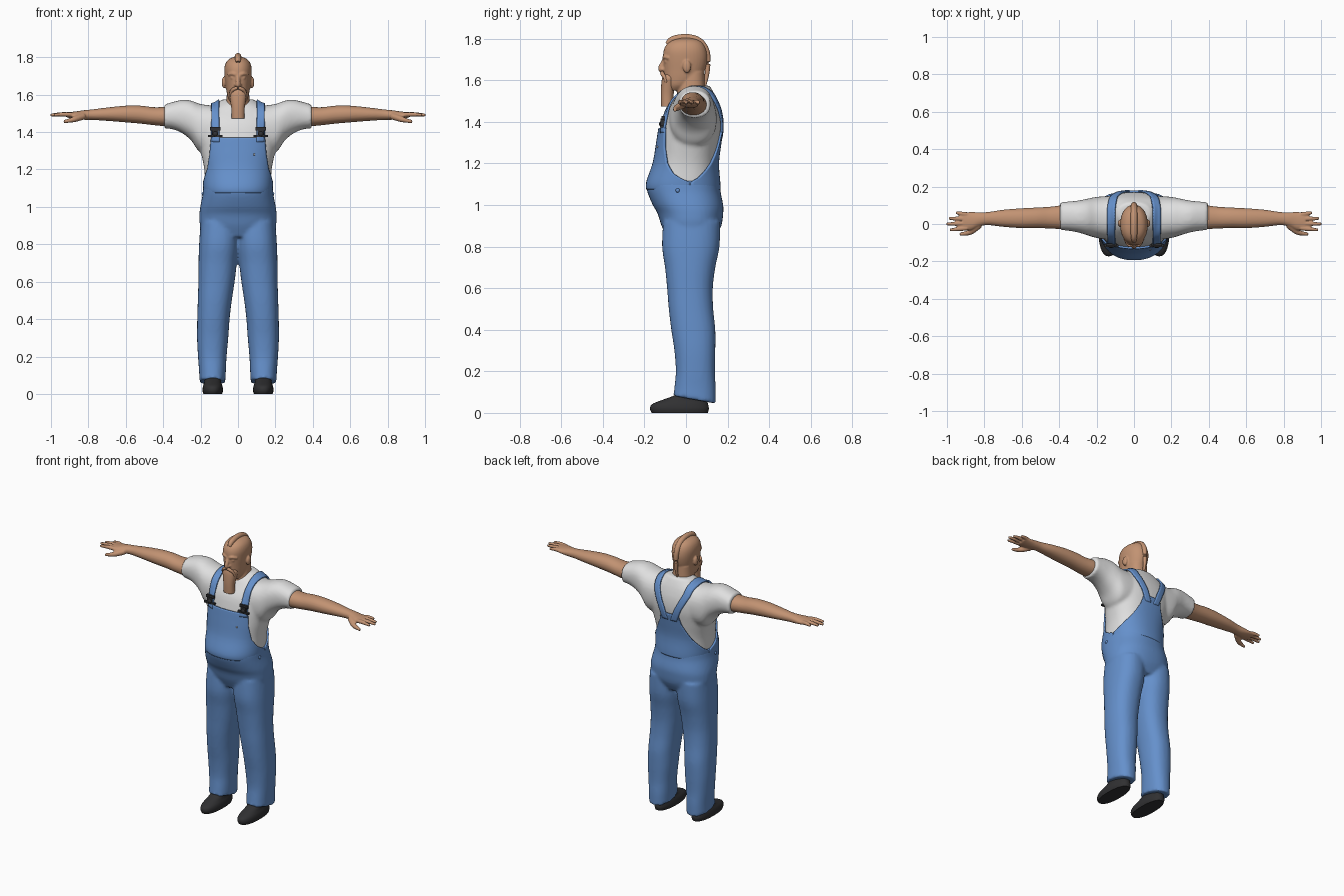
import bpy, bmesh, math
from mathutils import Vector, Matrix
from mathutils.bvhtree import BVHTree

if "Cube" in bpy.data.objects:
    bpy.data.objects.remove(bpy.data.objects["Cube"])


def material(name, rgb):
    m = bpy.data.materials.new(name)
    m.diffuse_color = (*rgb, 1)
    m.use_nodes = True
    m.node_tree.nodes["Principled BSDF"].inputs["Base Color"].default_value = m.diffuse_color
    return m


SKIN = material("skin tan", (0.54, 0.29, 0.17))
WHITE = material("shirt white", (0.74, 0.74, 0.74))
DENIM = material("denim blue", (0.13, 0.28, 0.60))
DARK = material("charcoal", (0.03, 0.03, 0.032))


def finish(bm, name, mat, voxel=None, relax=3, thick=None, angle=40):
    """Turn a bmesh into an object, optionally fused by remeshing or thickened."""
    bmesh.ops.recalc_face_normals(bm, faces=bm.faces[:])
    me = bpy.data.meshes.new(name)
    bm.to_mesh(me)
    bm.free()
    for f in me.polygons:
        f.use_smooth = True
    me.set_sharp_from_angle(angle=math.radians(angle))
    me.materials.append(mat)
    ob = bpy.data.objects.new(name, me)
    bpy.context.collection.objects.link(ob)
    if voxel:
        r = ob.modifiers.new("fuse", 'REMESH')
        r.mode, r.voxel_size, r.use_smooth_shade = 'VOXEL', voxel, True
        s = ob.modifiers.new("relax", 'SMOOTH')
        s.factor, s.iterations = 0.5, relax
    if thick:
        s = ob.modifiers.new("cloth", 'SOLIDIFY')
        s.thickness, s.offset = thick, 0
    return ob


def spline(rows, sub=4):
    """Smooth interpolation through rows of numbers."""
    out = []
    for i in range(len(rows) - 1):
        p0, p1, p2 = rows[max(i - 1, 0)], rows[i], rows[i + 1]
        p3 = rows[min(i + 2, len(rows) - 1)]
        for k in range(sub):
            t = k / sub
            out.append([0.5 * (2*b + (c - a)*t + (2*a - 5*b + 4*c - d)*t*t + (3*b - a - 3*c + d)*t**3)
                        for a, b, c, d in zip(p0, p1, p2, p3)])
    return out + [list(rows[-1])]


def skin_rings(bm, rings):
    vs = [[bm.verts.new(p) for p in r] for r in rings]
    n = len(vs[0])
    for a, b in zip(vs, vs[1:]):
        for k in range(n):
            bm.faces.new((a[k], a[(k + 1) % n], b[(k + 1) % n], b[k]))
    bm.faces.new(vs[0])
    bm.faces.new(vs[-1])


def loft(bm, rows, axis='z', sx=1, n=36, p=2.3):
    """Rounded sections: position along the axis, then two extents."""
    rings = []
    for t, a0, a1, b0, b1 in spline(rows):
        ring = []
        for k in range(n):
            c, s = math.cos(2*math.pi*k/n), math.sin(2*math.pi*k/n)
            a = (a0 + a1)/2 + (a1 - a0)/2*math.copysign(abs(c)**(2/p), c)
            b = (b0 + b1)/2 + (b1 - b0)/2*math.copysign(abs(s)**(2/p), s)
            ring.append((sx*a, b, t) if axis == 'z' else (sx*t, a, b))
        rings.append(ring)
    skin_rings(bm, rings)


def sym(rows):
    return [(z, -w, w, y0, y1) for z, w, y0, y1 in rows]


def tube(bm, pts, sx=1, n=14):
    """Round tube along points (x, y, z, radius)."""
    pts = spline(pts)
    P = [Vector((sx*x, y, z)) for x, y, z, r in pts]
    rings = []
    for i, c in enumerate(P):
        d = P[min(i + 1, len(P) - 1)] - P[max(i - 1, 0)]
        q = d.to_track_quat('Z', 'Y')
        r = pts[i][3]
        rings.append([c + q @ Vector((r*math.cos(2*math.pi*k/n), r*math.sin(2*math.pi*k/n), 0)) for k in range(n)])
    skin_rings(bm, rings)


def ball(bm, loc, rad):
    m = Matrix.Translation(loc) @ Matrix.Diagonal((*rad, 1))
    bmesh.ops.create_uvsphere(bm, u_segments=20, v_segments=12, radius=1, matrix=m)


def box(bm, loc, size):
    m = Matrix.Translation(loc) @ Matrix.Diagonal((*size, 1))
    bmesh.ops.create_cube(bm, size=1, matrix=m)


def lerp(table, t):
    for (t0, v0), (t1, v1) in zip(table, table[1:]):
        if t <= t1:
            return v0 + (v1 - v0)*max(0, (t - t0)/(t1 - t0))
    return table[-1][1]


# shirt: trunk plus wide sleeves
bm = bmesh.new()
loft(bm, sym([(1.0, .165, -.14, .155), (1.05, .17, -.17, .155), (1.1, .176, -.183, .155), (1.2, .18, -.15, .148),
              (1.3, .2, -.133, .16), (1.38, .215, -.12, .17), (1.45, .215, -.10, .165),
              (1.51, .185, -.06, .147), (1.55, .12, -.03, .128), (1.575, .085, .01, .112)]), n=48)
for sx in (1, -1):
    loft(bm, [(.05, -.08, .15, 1.32, 1.53), (.12, -.085, .15, 1.29, 1.54), (.2, -.075, .145, 1.29, 1.55),
              (.25, -.06, .135, 1.355, 1.568), (.3, -.045, .125, 1.395, 1.572),
              (.35, -.036, .12, 1.415, 1.56), (.395, -.032, .117, 1.42, 1.547)], 'x', sx)
shirt = finish(bm, "shirt", WHITE, 0.01, 4)

# trousers: hips and two legs with slanted hems
bm = bmesh.new()
loft(bm, sym([(.84, .17, -.09, .14), (.9, .203, -.118, .17), (.96, .206, -.137, .179), (1.0, .202, -.16, .179),
              (1.06, .19, -.185, .167), (1.1, .186, -.192, .164), (1.118, .184, -.188, .162)]), n=48)
for sx in (1, -1):
    loft(bm, [(.06, .068, .206, -.062, .143), (.12, .065, .208, -.056, .143), (.2, .061, .214, -.049, .139),
              (.3, .052, .219, -.056, .141), (.4, .045, .218, -.071, .141), (.5, .033, .215, -.083, .131),
              (.6, .018, .212, -.091, .129), (.7, .006, .211, -.101, .141), (.8, -.005, .208, -.115, .161),
              (.92, -.005, .2, -.11, .165)], 'z', sx)
for v in bm.verts:
    if v.co.z < .085:
        v.co.z -= .18*(v.co.y - .06)
finish(bm, "trousers", DENIM, 0.01, 4)

# surface of the shirt, used for draping the bib and straps
bpy.context.view_layer.update()
tree = BVHTree.FromObject(shirt, bpy.context.evaluated_depsgraph_get())


def drape(centre, direction, lift=.006):
    c, d = Vector(centre), Vector(direction).normalized()
    hit = tree.ray_cast(c + d*.6, -d)[0]
    return (hit or c) + d*lift


def patch(bm, grid):
    vs = [[bm.verts.new(p) for p in r] for r in grid]
    for a, b in zip(vs, vs[1:]):
        for k in range(len(a) - 1):
            bm.faces.new((a[k], a[k + 1], b[k + 1], b[k]))


# bib at the front and tapering panel at the back
FRONT = [(1.11, 90), (1.125, 78), (1.15, 66), (1.2, 56), (1.28, 51), (1.37, 50)]
BACK = [(1.11, 90), (1.13, 78), (1.16, 67), (1.2, 53), (1.25, 40), (1.3, 29), (1.36, 22)]
for name, table, facing in (("front_bib", FRONT, -1), ("back_panel", BACK, 1)):
    bm = bmesh.new()
    grid = []
    top = table[-1][0]
    for i in range(37):
        z = 1.075 + (top - 1.075)*i/36
        w = math.radians(lerp(table, z))
        grid.append([drape((0, .02, z), (math.sin(w*k/16), facing*math.cos(w*k/16), 0))
                     for k in range(-16, 17)])
    patch(bm, grid)
    finish(bm, name, DENIM, thick=.01)

# shoulder straps running over the shoulders and meeting at the back
bm = bmesh.new()
STRAP = [(-5, .12), (60, .122), (105, .122), (130, .108), (165, .06), (196, .03)]
for sx in (1, -1):
    grid = []
    for i in range(49):
        deg = -5 + 201*i/48
        a, x = math.radians(deg), lerp(STRAP, deg)
        grid.append([drape((sx*(x + o), .03, 1.36), (0, -math.cos(a), math.sin(a)), .008)
                     for o in (-.021, -.01, 0, .01, .021)])
    patch(bm, grid)
finish(bm, "straps", DENIM, thick=.01)

# strap buckles
bm = bmesh.new()
for sx in (1, -1):
    y = drape((sx*.122, .03, 1.4), (0, -1, 0)).y
    box(bm, (sx*.122, y - .008, 1.418), (.056, .014, .018))
    box(bm, (sx*.122, y - .01, 1.4), (.036, .018, .03))
    box(bm, (sx*.122, y - .013, 1.379), (.076, .016, .012))
    ball(bm, (sx*.122, y - .014, 1.39), (.015, .012, .015))
finish(bm, "buckles", DARK)

# small bib stud and hip buttons
bm = bmesh.new()
ball(bm, drape((.087, .03, 1.28), (0, -1, 0), .012), (.005, .004, .005))
finish(bm, "bib_stud", WHITE)
bm = bmesh.new()
for sx in (1, -1):
    ball(bm, (sx*.187, -.04, 1.07), (.007, .01, .01))
finish(bm, "hip_buttons", DENIM)

# head, neck and facial features
bm = bmesh.new()
loft(bm, sym([(1.55, .03, -.085, -.02), (1.575, .05, -.098, .03), (1.61, .06, -.104, .07), (1.65, .066, -.107, .092),
              (1.7, .072, -.11, .103), (1.74, .073, -.108, .1), (1.77, .065, -.095, .088),
              (1.79, .048, -.07, .068), (1.803, .02, -.035, .035)]), p=2.15)
loft(bm, sym([(1.46, .085, -.04, .1), (1.52, .068, -.045, .094), (1.57, .062, -.04, .09), (1.64, .058, -.03, .088)]))
tube(bm, [(0, -.102, 1.705, .009), (0, -.113, 1.68, .011), (0, -.123, 1.655, .013), (0, -.112, 1.645, .01)])
for sx in (1, -1):
    ball(bm, (sx*.076, .004, 1.665), (.011, .02, .031))
    ball(bm, (sx*.011, -.112, 1.652), (.009, .01, .008))
    tube(bm, [(.01, -.107, 1.706, .008), (.03, -.102, 1.712, .009), (.052, -.082, 1.706, .007)], sx)
    ball(bm, (sx*.029, -.095, 1.69), (.012, .01, .008))
finish(bm, "head", SKIN, 0.005, 2)

# long beard and moustache
bm = bmesh.new()
loft(bm, sym([(1.473, .034, -.119, -.062), (1.53, .036, -.121, -.06), (1.58, .044, -.119, -.05),
              (1.61, .049, -.115, -.045), (1.628, .04, -.108, -.05)]))
for sx in (1, -1):
    tube(bm, [(.002, -.115, 1.636, .009), (.022, -.113, 1.63, .01), (.038, -.102, 1.612, .008),
              (.043, -.095, 1.59, .006)], sx)
finish(bm, "beard", SKIN)

# crest of hair ending in a thin braid
bm = bmesh.new()
tube(bm, [(0, -.09, 1.772, .012), (0, -.065, 1.795, .017), (0, 0, 1.805, .018), (0, .06, 1.789, .018),
          (0, .094, 1.745, .018), (0, .104, 1.69, .014), (0, .101, 1.63, .011), (0, .09, 1.57, .006)])
finish(bm, "hair_crest", SKIN, angle=60)

# arms with hands
bm = bmesh.new()
FINGERS = [(-.022, -.032, .985), (.003, .0, 1.004), (.028, .03, .99), (.05, .06, .952)]
for sx in (1, -1):
    loft(bm, [(.3, -.03, .1, 1.43, 1.54), (.38, -.028, .1, 1.431, 1.535), (.45, -.024, .092, 1.437, 1.533),
              (.52, -.022, .088, 1.445, 1.541), (.6, -.022, .084, 1.452, 1.541), (.7, -.015, .076, 1.46, 1.531),
              (.78, -.006, .064, 1.465, 1.521), (.83, -.014, .063, 1.466, 1.516),
              (.87, -.032, .064, 1.47, 1.51), (.915, -.033, .063, 1.478, 1.506)], 'x', sx, p=2.1)
    for y0, y1, tip in FINGERS:
        tube(bm, [(.89, y0, 1.493, .0125), ((.89 + tip)/2, (y0 + y1)/2, 1.495, .0115), (tip, y1, 1.491, .0075)], sx)
    tube(bm, [(.825, -.005, 1.485, .018), (.87, -.04, 1.47, .016), (.9, -.05, 1.462, .012),
              (.932, -.054, 1.456, .008)], sx)
finish(bm, "arms", SKIN, 0.005, 2)

# shoes
bm = bmesh.new()
for sx in (1, -1):
    loft(bm, [(0, .085, .185, -.165, .105), (.02, .08, .19, -.173, .11), (.042, .083, .187, -.163, .106),
              (.062, .09, .18, -.115, .1), (.085, .092, .178, -.055, .097), (.11, .095, .175, -.03, .095)], 'z', sx)
finish(bm, "shoes", DARK)
